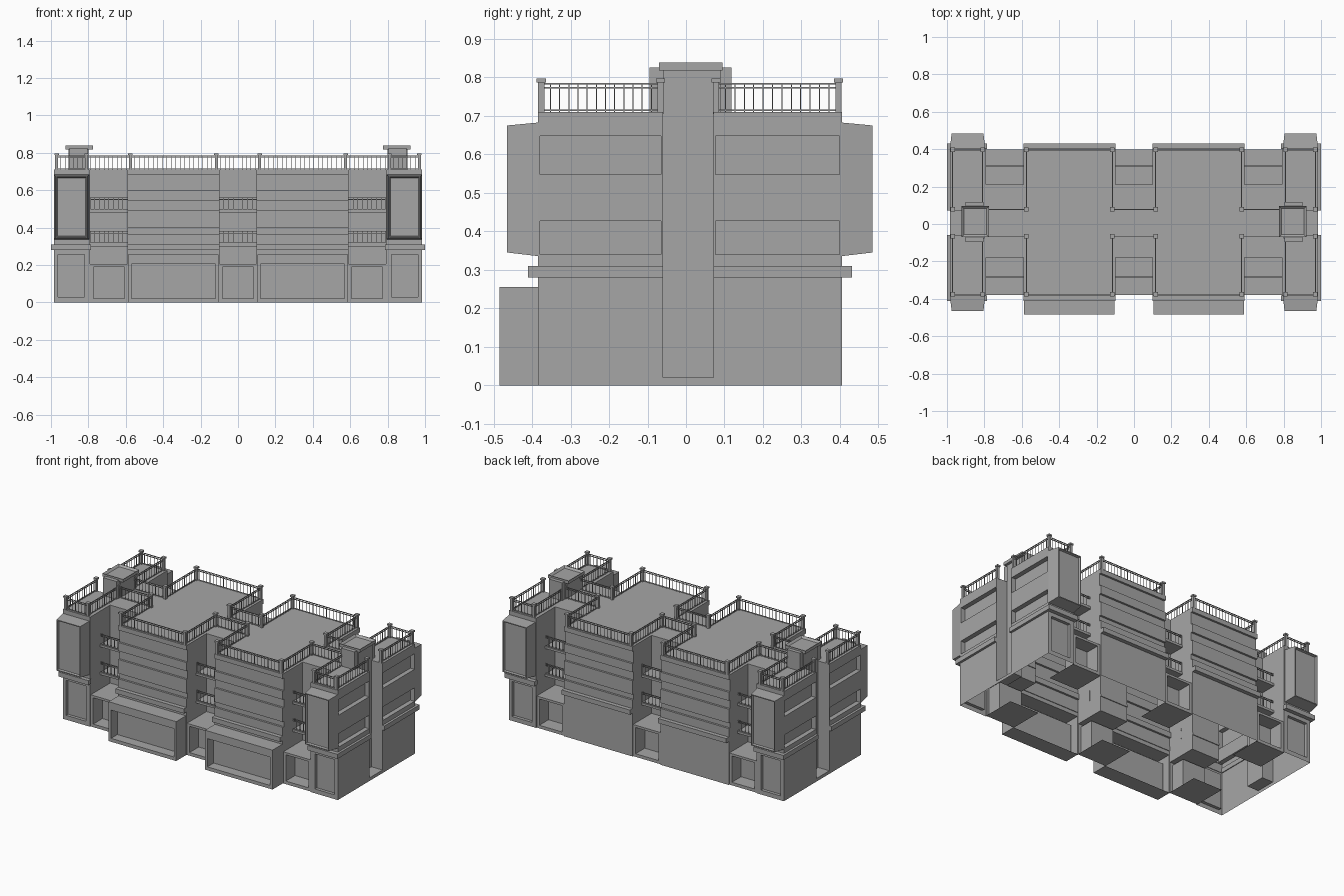
import bpy, bmesh
from mathutils import Vector

cube = bpy.data.objects.get("Cube")
if cube:
    bpy.data.objects.remove(cube, do_unlink=True)

grey = bpy.data.materials.new("concrete_grey")
grey.use_nodes = True
grey.diffuse_color = (0.38, 0.38, 0.38, 1)
grey.node_tree.nodes["Principled BSDF"].inputs["Base Color"].default_value = (0.38, 0.38, 0.38, 1)

FRONT, BACK = -0.385, 0.405            # outer wall planes
RECESS = {-1: -0.18, 1: 0.21}          # recessed wall planes between the blocks
NOTCH = {-1: -0.06, 1: 0.072}          # edges of the side notches
WALL = {-1: FRONT, 1: BACK}
GAPS = [(-0.79, -0.59), (-0.1, 0.1), (0.59, 0.79)]


def box(bm, x, y, z):
    """Add a box from three (start, end) ranges, in any order."""
    lo = [min(r) for r in (x, y, z)]
    hi = [max(r) for r in (x, y, z)]
    verts = bmesh.ops.create_cube(bm, size=1)["verts"]
    for v in verts:
        v.co = Vector([lo[i] if v.co[i] < 0 else hi[i] for i in range(3)])
    return verts


def make(name, bm):
    bmesh.ops.recalc_face_normals(bm, faces=bm.faces)
    mesh = bpy.data.meshes.new(name)
    bm.to_mesh(mesh)
    bm.free()
    mesh.materials.append(grey)
    obj = bpy.data.objects.new(name, mesh)
    bpy.context.collection.objects.link(obj)
    return obj


# Main shell: meandering plan, extruded to roof height
half = []
for s in (-1, 1):
    w, r = WALL[s], RECESS[s]
    side = [(0.1, r), (0.1, w), (0.59, w), (0.59, r), (0.79, r), (0.79, w), (0.985, w)]
    half += side if s < 0 else side[::-1]
plan = half + [(-x, y) for x, y in reversed(half)]
bm = bmesh.new()
face = bm.faces.new([bm.verts.new((x, y, 0)) for x, y in plan])
new = bmesh.ops.extrude_face_region(bm, geom=[face])["geom"]
for v in new:
    if isinstance(v, bmesh.types.BMVert):
        v.co.z = 0.71
shell = make("building_shell", bm)

# Ground floor units in the gaps and projecting shopfronts
bm = bmesh.new()
for a, b in GAPS:
    for s in (-1, 1):
        box(bm, (a - 0.005, b + 0.005), (WALL[s] - s * 0.006, RECESS[s] - s * 0.02), (0, 0.205))
for m in (-1, 1):
    box(bm, (m * 0.103, m * 0.587), (-0.485, -0.38), (0, 0.255))
units = make("ground_units", bm)

# Cutters for openings, window strips and side notches
bm = bmesh.new()
for a, b in GAPS:
    for s in (-1, 1):
        box(bm, (a + 0.018, b - 0.018), (WALL[s] + s * 0.02, WALL[s] - s * 0.1), (0.02, 0.19))
for m in (-1, 1):
    box(bm, (m * 0.12, m * 0.57), (-0.5, -0.42), (0.022, 0.205))
    box(bm, (m * 0.905, m * 1.1), (NOTCH[-1], NOTCH[1]), (0.02, 0.9))
    for s in (-1, 1):
        w = WALL[s]
        box(bm, (m * 0.82, m * 0.962), (w + s * 0.05, w - s * 0.02), (0.028, 0.255))
        for z in ((0.34, 0.427), (0.547, 0.648)):
            box(bm, (m * 0.955, m * 1.1), (w - s * 0.006, NOTCH[s] + s * 0.005), z)
        for z in ((0.365, 0.4), (0.49, 0.545), (0.6, 0.68)):
            box(bm, (m * 0.08, m * 0.61), (w + s * 0.05, w - s * 0.013), z)
cutters = make("opening_cutters", bm)
cutters.hide_render = True

for op, tool in (("UNION", units), ("DIFFERENCE", cutters)):
    mod = shell.modifiers.new(op.lower(), "BOOLEAN")
    mod.operation, mod.solver, mod.object = op, "EXACT", tool
bpy.context.view_layer.update()
result = shell.evaluated_get(bpy.context.evaluated_depsgraph_get())
bm = bmesh.new()
bm.from_mesh(result.to_mesh())
result.to_mesh_clear()
shell.modifiers.clear()
# The main hall is open underneath; the small units keep their floors
bmesh.ops.delete(bm, geom=[f for f in bm.faces if f.calc_area() > 0.1
                           and all(v.co.z < 0.001 for v in f.verts)], context="FACES")
bm.to_mesh(shell.data)
bm.free()
for tool in (units, cutters):
    bpy.data.objects.remove(tool, do_unlink=True)

# Bay windows on the end towers, tapered with a sunken panel
bm = bmesh.new()
for m in (-1, 1):
    for s in (-1, 1):
        w = WALL[s]
        tip = w + s * 0.08
        verts = box(bm, (m * 0.795, m * 0.985), (w - s * 0.005, tip), (0.335, 0.683))
        outer = [v for v in verts if abs(v.co.y - tip) < 0.001]
        for v in outer:
            v.co.x += 0.01 if v.co.x < m * 0.89 else -0.01
            v.co.z += 0.01 if v.co.z < 0.5 else -0.008
        panel = next(f for f in outer[0].link_faces if all(v in outer for v in f.verts))
        bm.normal_update()
        bmesh.ops.inset_region(bm, faces=[panel], thickness=0.008)
        bmesh.ops.inset_region(bm, faces=[panel], thickness=0.006)
        for v in panel.verts:
            v.co.y -= s * 0.012
make("bay_windows", bm)

# Ledges above the ground floor
bm = bmesh.new()
LEDGE = (0.28, 0.31)
for m in (-1, 1):
    for s in (-1, 1):
        y = (WALL[s] + s * 0.026, WALL[s] - s * 0.004)
        box(bm, (m * 0.785, m), y, LEDGE)
        box(bm, (m * 0.98, m), (WALL[s] - s * 0.004, NOTCH[s]), LEDGE)
        box(bm, (m * 0.1, m * 0.59), y, LEDGE)
make("ledges", bm)

# Stair shafts on the roof with hollow caps
bm = bmesh.new()
for m in (-1, 1):
    box(bm, (m * 0.8, m * 0.905), (-0.06, 0.09), (0.7, 0.822))
    box(bm, (m * 0.805, m * 0.9), (-0.095, 0.118), (0.7, 0.826))
    verts = box(bm, (m * 0.775, m * 0.922), (-0.07, 0.095), (0.818, 0.838))
    top = max({f for v in verts for f in v.link_faces},
              key=lambda f: f.calc_center_median().z)
    bm.normal_update()
    bmesh.ops.inset_region(bm, faces=[top], thickness=0.018)
    for v in top.verts:
        v.co.z -= 0.012
make("stair_shafts", bm)


def railing(bm, p, q, z, height, step=0.024):
    """Top, upper and bottom bars with balusters between two points."""
    p, q = Vector(p), Vector(q)
    x, y = sorted((p.x, q.x)), sorted((p.y, q.y))
    r, t = 0.002, 0.0013
    for h in (0.005, height - 0.012, height - 0.002):
        box(bm, (x[0] - r, x[1] + r), (y[0] - r, y[1] + r), (z + h - r, z + h + r))
    count = max(1, round((q - p).length / step))
    for i in range(count + 1):
        c = p.lerp(q, i / count)
        box(bm, (c.x - t, c.x + t), (c.y - t, c.y + t), (z, z + height))


# Roof railings following the outline, with capped posts at the corners
rails, posts = bmesh.new(), bmesh.new()
for s in (-1, 1):
    inner, outer = NOTCH[s] + s * 0.006, WALL[s] - s * 0.009
    path = [(0, inner), (0.115, inner), (0.115, outer), (0.575, outer), (0.575, inner),
            (0.81, inner), (0.81, outer), (0.97, outer), (0.97, inner)]
    for m in (-1, 1):
        pts = [(m * x, y) for x, y in path]
        for p, q in zip(pts, pts[1:]):
            railing(rails, p, q, 0.71, 0.075)
        for x, y in pts[1:]:
            for r, z in ((0.008, (0.705, 0.787)), (0.012, (0.787, 0.797))):
                box(posts, (x - r, x + r), (y - r, y + r), z)
make("roof_railings", rails)
make("railing_posts", posts)

# Balconies in the gaps
slabs, rails = bmesh.new(), bmesh.new()
for a, b in GAPS:
    for s in (-1, 1):
        edge = RECESS[s] + s * 0.105
        for z in (0.3, 0.48):
            box(slabs, (a, b), (RECESS[s] - s * 0.005, edge), (z, z + 0.014))
            railing(rails, (a, edge - s * 0.006), (b, edge - s * 0.006), z + 0.012, 0.07)
make("balcony_slabs", slabs)
make("balcony_railings", rails)
